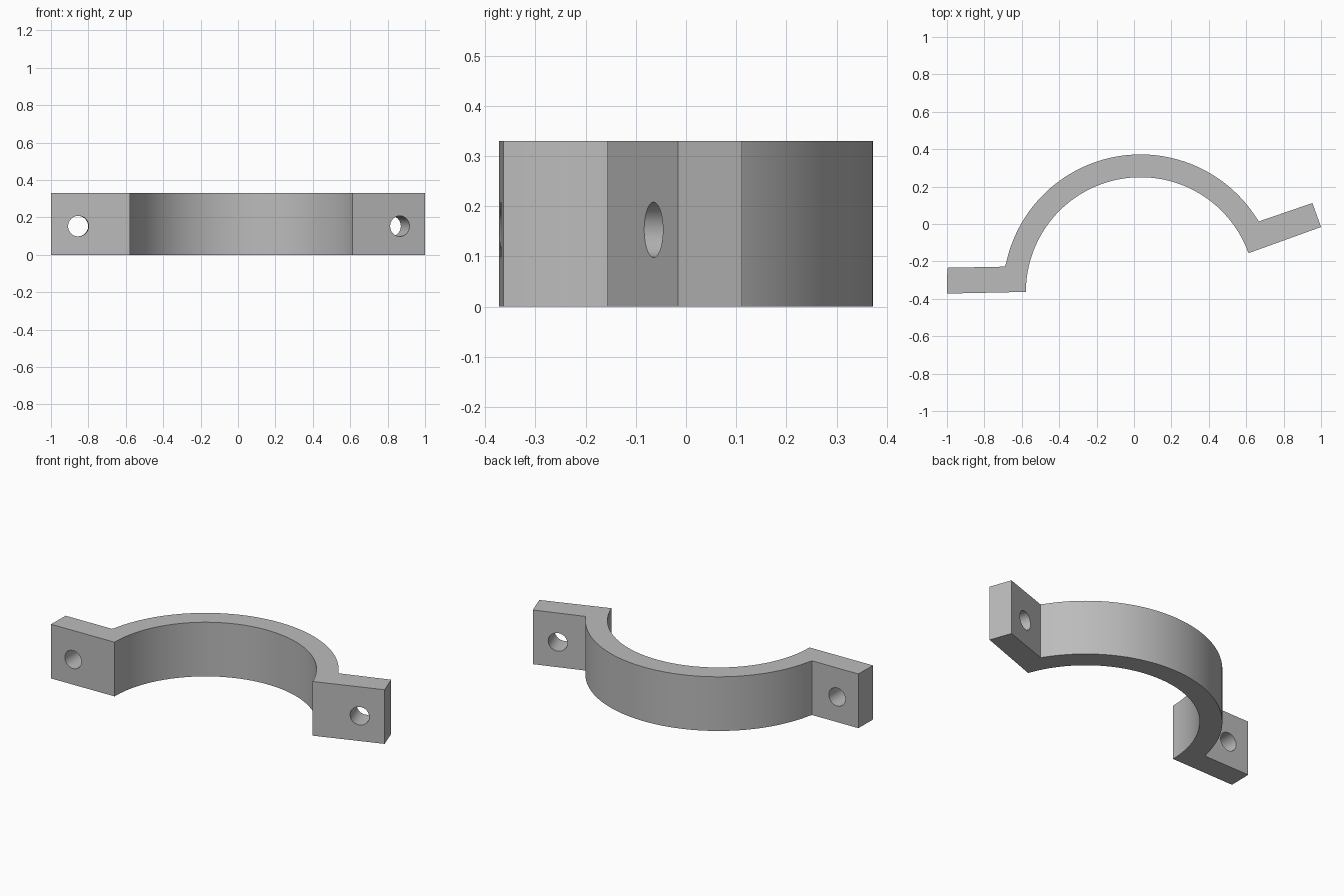
import bpy, bmesh, math
from mathutils import Vector, Matrix

if "Cube" in bpy.data.objects:
    bpy.data.objects.remove(bpy.data.objects["Cube"], do_unlink=True)

HEIGHT = 0.33
CENTRE = Vector((0.035, -0.363))
R_IN, R_OUT = 0.613, 0.735

grey = bpy.data.materials.new("plain grey")
grey.use_nodes = True
colour = (0.5, 0.5, 0.5, 1)
grey.diffuse_color = colour
grey.node_tree.nodes["Principled BSDF"].inputs["Base Color"].default_value = colour


def arc(radius, start, end, steps=72):
    """Points along an arc between two points, swept about the ring centre."""
    a, b = (math.atan2(p[1] - CENTRE.y, p[0] - CENTRE.x) % (2 * math.pi) for p in (start, end))
    angles = [a + (b - a) * i / steps for i in range(1, steps)]
    mid = [(CENTRE.x + radius * math.cos(t), CENTRE.y + radius * math.sin(t)) for t in angles]
    return [start] + mid + [end]


def new_object(name, bm):
    mesh = bpy.data.meshes.new(name)
    bmesh.ops.recalc_face_normals(bm, faces=bm.faces)
    bm.to_mesh(mesh)
    bm.free()
    obj = bpy.data.objects.new(name, mesh)
    bpy.context.collection.objects.link(obj)
    mesh.materials.append(grey)
    return obj


# Half ring with a bolt tab at each end, extruded from one outline
inner = arc(R_IN, (0.612, -0.156), (-0.578, -0.363))
outer = arc(R_OUT, (-0.69, -0.228), (0.668, 0.014))
left_tab = [(1.0, -0.016), (0.954, 0.112)]
right_tab = [(-1.0, -0.372), (-0.998, -0.234)]
outline = inner + right_tab + outer + left_tab[::-1]

bm = bmesh.new()
base = bm.faces.new([bm.verts.new((x, y, 0)) for x, y in outline])
top = bmesh.ops.extrude_face_region(bm, geom=[base])["geom"]
bmesh.ops.translate(bm, vec=(0, 0, HEIGHT),
                    verts=[g for g in top if isinstance(g, bmesh.types.BMVert)])
clamp = new_object("clamp_half", bm)

# Bolt holes, square to each tab
for name, x, y, tilt in (("right_hole_cutter", -0.855, -0.3, 1.2),
                         ("left_hole_cutter", 0.842, 0.0, 19.8)):
    bm = bmesh.new()
    turn = (Matrix.Translation((x, y, 0.153)) @ Matrix.Rotation(math.radians(tilt), 4, "Z")
            @ Matrix.Rotation(math.pi / 2, 4, "X"))
    bmesh.ops.create_cone(bm, cap_ends=True, segments=48, radius1=0.055, radius2=0.055,
                          depth=0.3, matrix=turn)
    cutter = new_object(name, bm)
    cutter.hide_render = True
    cut = clamp.modifiers.new(name, "BOOLEAN")
    cut.operation, cut.solver, cut.object = "DIFFERENCE", "EXACT", cutter

# Bake the cuts, then smooth the curved walls
bpy.context.view_layer.objects.active = clamp
clamp.select_set(True)
for modifier in list(clamp.modifiers):
    cutter = modifier.object
    bpy.ops.object.modifier_apply(modifier=modifier.name)
    bpy.data.objects.remove(cutter, do_unlink=True)
bpy.ops.object.shade_smooth_by_angle(angle=math.radians(30))
